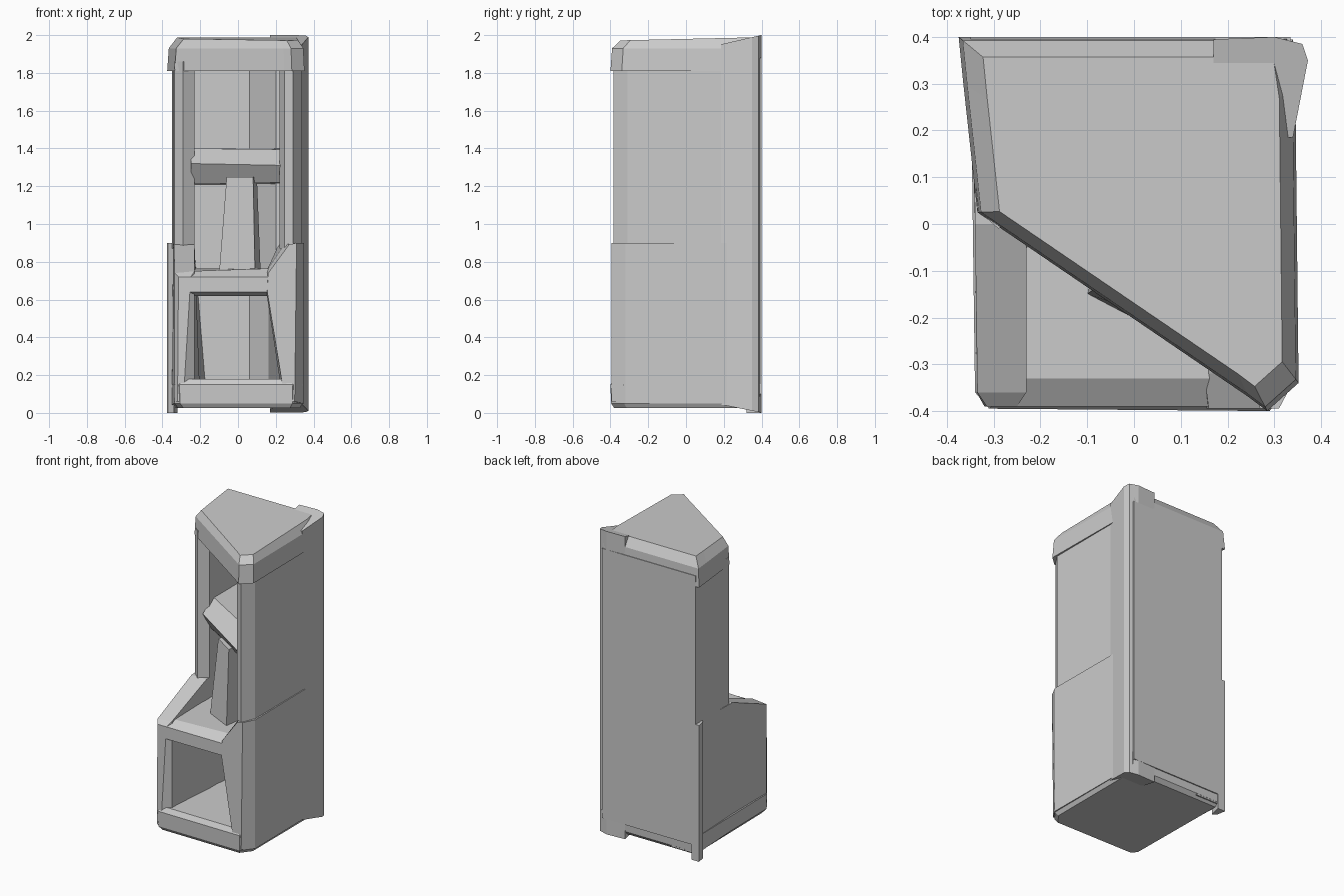
import bpy, bmesh


def loft(name, rings):
    """Closed flat-shaded solid through equal-length rings of 3D points."""
    bm = bmesh.new()
    vs = [[bm.verts.new(p) for p in r] for r in rings]
    n = len(vs[0])
    for a, b in zip(vs, vs[1:]):
        for i in range(n):
            j = (i + 1) % n
            bm.faces.new((a[i], a[j], b[j], b[i]))
    bm.faces.new(vs[0][::-1])
    bm.faces.new(vs[-1])
    bmesh.ops.recalc_face_normals(bm, faces=bm.faces[:])
    me = bpy.data.meshes.new(name)
    bm.to_mesh(me)
    bm.free()
    ob = bpy.data.objects.new(name, me)
    bpy.context.collection.objects.link(ob)
    return ob


def prism(name, foot, levels, tilt=0.0):
    """Footprint stacked at (z, scale) levels; tilt lifts the top toward the back."""
    cx = sum(p[0] for p in foot) / len(foot)
    cy = sum(p[1] for p in foot) / len(foot)
    rings = []
    for k, (z, s) in enumerate(levels):
        t = tilt if k == len(levels) - 1 else 0
        rings.append([(cx + (x - cx) * s, cy + (y - cy) * s, z + t * y) for x, y in foot])
    return loft(name, rings)


def section(y, pts):
    return [(x, y, z) for x, z in pts]


# base plinth
prism("base", [(-.34, -.36), (-.31, -.395), (.29, -.4), (.345, -.33), (.345, .3),
               (.34, .395), (-.35, .395)],
      [(.025, .94), (.05, .99), (.15, 1), (.18, .94)])

# back panel with the canted inner corner
prism("back_panel", [(-.35, .4), (-.35, .35), (.06, .35), (.20, .17), (.335, .17), (.335, .4)],
      [(.1, 1), (1.88, 1)])

# lower left wall with its sloping top
loft("lower_left_wall", [
    section(-.39, [(-.32, .06), (-.29, .06), (-.25, .72), (-.315, .72)]),
    section(-.36, [(-.337, .06), (-.23, .06), (-.23, .75), (-.335, .74)]),
    section(.0, [(-.34, .05), (-.20, .05), (-.23, .89), (-.34, .89)]),
    section(.39, [(-.35, .04), (-.16, .04), (-.23, .9), (-.345, .9)])])

# lower right wall, splayed at the front
loft("lower_right_wall", [
    section(-.395, [(.30, .06), (.25, .06), (.155, .64), (.16, .74), (.27, .89), (.31, .9)]),
    section(-.32, [(.35, .05), (.24, .05), (.15, .64), (.15, .75), (.25, .9), (.35, .9)]),
    section(.30, [(.345, .05), (.15, .05), (.15, .64), (.15, .75), (.22, .9), (.345, .9)])])

# lower shelf with a chamfered front edge
loft("lower_shelf", [
    section(-.39, [(-.26, .64), (.18, .64), (.18, .72), (-.26, .72)]),
    section(-.33, [(-.26, .62), (.18, .62), (.18, .765), (-.26, .75)]),
    section(.37, [(-.26, .62), (.18, .62), (.18, .765), (-.26, .765)])])

# upper side walls behind the diagonal front
prism("upper_left_wall", [(-.335, .03), (-.29, -.01), (-.23, .03), (-.23, .39),
                          (-.35, .39), (-.345, .2)],
      [(.87, 1), (1.86, 1)])
prism("upper_right_wall", [(.22, -.30), (.245, -.36), (.29, -.385), (.34, -.31),
                           (.34, .3), (.22, .3)],
      [(.87, 1), (1.86, 1)])

# tapered support standing under the upper shelf
loft("support_column", [
    [(-.10, -.15, .74), (.09, -.25, .74), (.12, -.06, .74), (-.07, .02, .74)],
    [(-.06, -.12, 1.25), (.08, -.21, 1.25), (.10, -.06, 1.25), (-.03, .02, 1.25)]])

# upper shelf with a pointed nose along the diagonal
loft("upper_shelf", [
    [(-.25, .06, 1.21), (.25, -.26, 1.22), (.25, .37, 1.21), (-.25, .37, 1.21)],
    [(-.25, -.01, 1.32), (.25, -.33, 1.31), (.25, .37, 1.31), (-.25, .37, 1.32)],
    [(-.25, .09, 1.40), (.25, -.20, 1.395), (.25, .37, 1.40), (-.25, .37, 1.40)]])

# chamfered cap
prism("top_cap", [(-.335, .025), (.245, -.37), (.285, -.4), (.352, -.34), (.345, .3),
                  (.33, .4), (-.375, .4), (-.365, .3)],
      [(1.81, 1), (1.93, .98), (1.98, .88)], tilt=.02)

# square-cut back right corner post, full height
post = [(.17, .395), (.17, .30), (.215, .24), (.29, .185), (.34, .185), (.372, .35),
        (.36, .385), (.30, .4)]
loft("back_right_post", [
    [(x, y, .045 - (y - .18) * .2) for x, y in post],
    [(x, y, 1.95 + (y - .18) * .23) for x, y in post]])

# back left corner strip, lower half
prism("back_left_strip", [(-.375, .4), (-.365, .345), (-.34, .32), (-.32, .4)],
      [(.0, 1), (.9, 1)])
